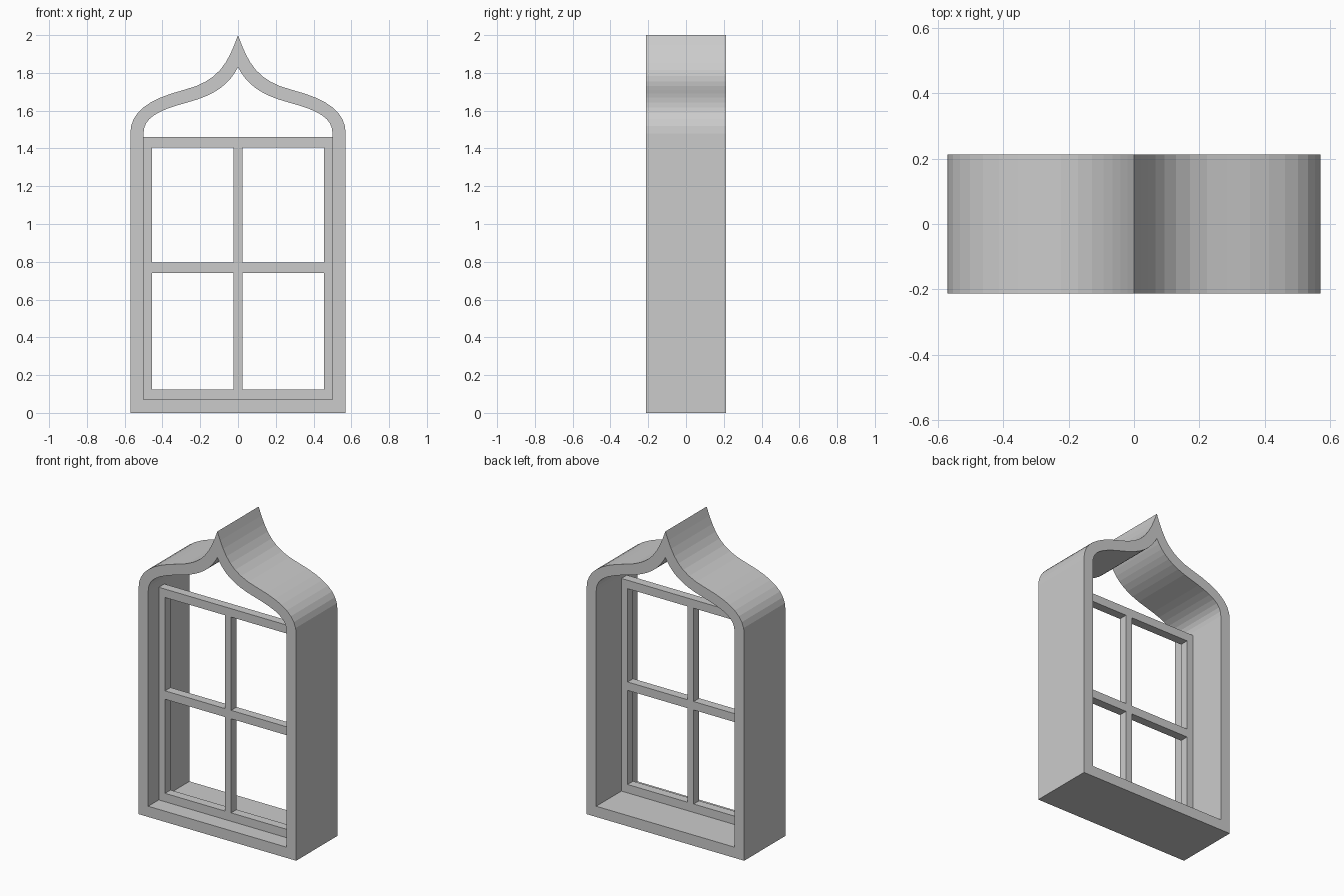
import bpy, bmesh
from mathutils import Vector
from mathutils.geometry import interpolate_bezier

if "Cube" in bpy.data.objects:
    bpy.data.objects.remove(bpy.data.objects["Cube"])

STEPS = 9           # points per curve segment
DEPTH = 0.213       # half depth of the frame


def make_object(name, bm):
    bmesh.ops.recalc_face_normals(bm, faces=bm.faces)
    mesh = bpy.data.meshes.new(name)
    bm.to_mesh(mesh)
    bm.free()
    obj = bpy.data.objects.new(name, mesh)
    bpy.context.collection.objects.link(obj)
    return obj


def ogee_loop(half_width, base, curves):
    """Closed outline: right base corner, right curve to the tip, mirrored left side."""
    right = [(half_width, base)]
    for a, b, c, d in curves:
        pts = interpolate_bezier(*[Vector((x, z, 0)) for x, z in (a, b, c, d)], STEPS)
        for p in pts:
            if (Vector(right[-1]) - p.to_2d()).length > 1e-5:
                right.append((p.x, p.y))
    return right + [(-x, z) for x, z in reversed(right[:-1])]


# Ogee arch frame: ring between the outer and inner outlines
outer = ogee_loop(0.57, 0.0, [
    ((0.57, 1.48), (0.57, 1.59), (0.48, 1.66), (0.286, 1.71)),
    ((0.286, 1.71), (0.10, 1.757), (0.055, 1.85), (0.0, 2.0))])
inner = ogee_loop(0.50, 0.07, [
    ((0.50, 1.48), (0.50, 1.56), (0.43, 1.60), (0.27, 1.643)),
    ((0.27, 1.643), (0.11, 1.685), (0.045, 1.745), (0.0, 1.83))])

bm = bmesh.new()
rings = [[bm.verts.new((x, y, z)) for x, z in loop]
         for loop, y in ((outer, -DEPTH), (outer, DEPTH), (inner, DEPTH), (inner, -DEPTH))]
n = len(outer)
for r in range(4):
    a, b = rings[r], rings[(r + 1) % 4]
    for i in range(n):
        j = (i + 1) % n
        bm.faces.new((a[i], a[j], b[j], b[i]))
make_object("arch_frame", bm)

# Window sash: a grid of bars, with the four pane cells left open
xs = [-0.50, -0.455, -0.023, 0.023, 0.455, 0.50]
zs = [0.07, 0.125, 0.74, 0.795, 1.405, 1.46]
bm = bmesh.new()
grid = [[bm.verts.new((x, -0.104, z)) for z in zs] for x in xs]
for i in range(5):
    for k in range(5):
        if i % 2 and k % 2:
            continue
        bm.faces.new((grid[i][k], grid[i + 1][k], grid[i + 1][k + 1], grid[i][k + 1]))
# Give the bars their thickness
geo = bmesh.ops.extrude_face_region(bm, geom=bm.faces[:], use_keep_orig=True)
bmesh.ops.translate(bm, vec=(0, 0.057, 0),
                    verts=[g for g in geo["geom"] if isinstance(g, bmesh.types.BMVert)])
make_object("window_sash", bm)
